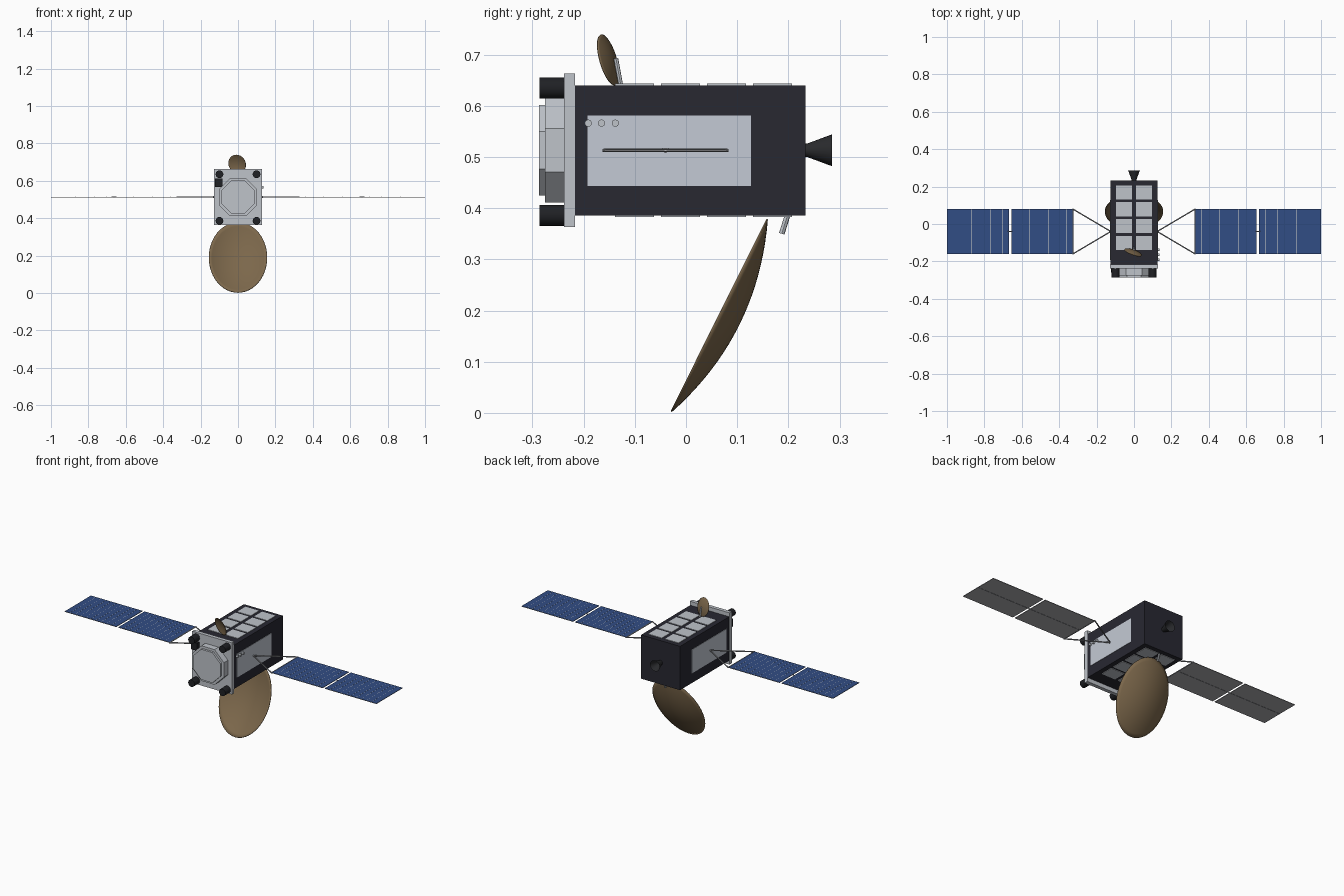
import bpy, bmesh, math
from mathutils import Matrix, Vector

cube = bpy.data.objects.get("Cube")
if cube:
    bpy.data.objects.remove(cube, do_unlink=True)


def material(name, rgb):
    m = bpy.data.materials.new(name)
    m.use_nodes = True
    m.diffuse_color = (*rgb, 1)
    m.node_tree.nodes["Principled BSDF"].inputs["Base Color"].default_value = (*rgb, 1)
    return m


DARK = material("dark body", (0.021, 0.021, 0.031))
SILVER = material("silver plate", (0.52, 0.55, 0.59))
RADIATOR = material("pale radiator", (0.55, 0.59, 0.66))
BLACK = material("thruster black", (0.014, 0.015, 0.018))
CHARCOAL = material("nozzle charcoal", (0.022, 0.023, 0.026))
STRUT = material("strut grey", (0.27, 0.28, 0.3))
BLUE = material("solar blue", (0.031, 0.075, 0.235))
BACKING = material("panel backing grey", (0.42, 0.42, 0.44))
CREAM = material("cell line cream", (0.85, 0.82, 0.72))
BRONZE = material("dish bronze", (0.2, 0.136, 0.07))

MID = 0.513   # height of the main axis
YAW = -0.04   # solar wing axis position along y
parts = []


def finish(name, bm, *mats):
    mesh = bpy.data.meshes.new(name)
    bm.to_mesh(mesh)
    bm.free()
    for m in mats:
        mesh.materials.append(m)
    ob = bpy.data.objects.new(name, mesh)
    bpy.context.collection.objects.link(ob)
    parts.append(ob)
    return ob


def add_box(bm, x, y, z):
    size = [b - a for a, b in (x, y, z)]
    mid = [(a + b) / 2 for a, b in (x, y, z)]
    bmesh.ops.create_cube(bm, size=1, matrix=Matrix.Translation(mid) @ Matrix.Diagonal((*size, 1)))


def box(name, x, y, z, mat):
    bm = bmesh.new()
    add_box(bm, x, y, z)
    return finish(name, bm, mat)


def rod(name, start, end, r1, mat, r2=None, sides=24, caps=True, spin=0):
    a, b = Vector(start), Vector(end)
    turn = (b - a).to_track_quat("Z", "Y").to_matrix().to_4x4()
    bm = bmesh.new()
    bmesh.ops.create_cone(bm, cap_ends=caps, segments=sides, radius1=r1,
                          radius2=r1 if r2 is None else r2, depth=(b - a).length,
                          matrix=Matrix.Translation((a + b) / 2) @ turn @ Matrix.Rotation(spin, 4, "Z"))
    return finish(name, bm, mat)


def dish(name, centre, across, up, rx, ry, depth, thickness):
    """Shallow parabolic bowl with its rim in the plane of across and up."""
    across, up = Vector(across).normalized(), Vector(up).normalized()
    axis = across.cross(up)
    bm = bmesh.new()
    rings, n = 10, 48
    loops = []
    for i in range(1, rings + 1):
        t = i / rings
        loops.append([bm.verts.new(Vector(centre) + across * rx * t * math.cos(a)
                                   + up * ry * t * math.sin(a) - axis * depth * (1 - t * t))
                      for a in (math.tau * k / n for k in range(n))])
    bottom = bm.verts.new(Vector(centre) - axis * depth)
    for k in range(n):
        j = (k + 1) % n
        bm.faces.new((bottom, loops[0][k], loops[0][j]))
        for p, q in zip(loops, loops[1:]):
            bm.faces.new((p[k], q[k], q[j], p[j]))
    ob = finish(name, bm, BRONZE)
    shell = ob.modifiers.new("thickness", "SOLIDIFY")
    shell.thickness = thickness
    return ob


# Main body and front plate
box("body", (-0.125, 0.125), (-0.217, 0.233), (0.386, 0.64), DARK)
box("front_plate", (-0.127, 0.127), (-0.238, -0.217), (0.363, 0.663), SILVER)

# Stacked octagonal docking collar
for name, half, y0, y1 in (("collar", 0.102, -0.275, -0.237), ("collar_cap", 0.088, -0.287, -0.275)):
    rod(name, (0, y1, MID), (0, y0, MID), half / math.cos(math.pi / 8), SILVER,
        sides=8, spin=math.pi / 8)

# Corner thrusters and a small sensor on the front plate
for sx in (-1, 1):
    for z in (0.386, 0.635):
        rod("corner_thruster", (sx * 0.099, -0.237, z), (sx * 0.099, -0.286, z), 0.0205, BLACK)
box("front_sensor", (-0.122, -0.082), (-0.258, -0.237), (0.568, 0.612), BLACK)

# Rear engine
rod("engine_nozzle", (0, 0.231, MID), (0, 0.285, MID), 0.011, CHARCOAL, r2=0.031, caps=False)
rod("engine_throat", (0, 0.231, MID), (0, 0.237, MID), 0.013, CHARCOAL)

# Tiles on the top and the underside
for name, z in (("top_tiles", (0.639, 0.643)), ("bottom_tiles", (0.383, 0.387))):
    bm = bmesh.new()
    for x in (-0.0535, 0.0535):
        for row in range(4):
            y = -0.101 + row * 0.09
            add_box(bm, (x - 0.0435, x + 0.0435), (y - 0.038, y + 0.038), z)
    finish(name, bm, SILVER)

# Side radiators, solar wings and their yokes
for sx, side in ((1, "left"), (-1, "right")):
    def span(a, b):
        return tuple(sorted((sx * a, sx * b)))

    box(side + "_radiator", span(0.124, 0.127), (-0.192, 0.127), (0.443, 0.581), RADIATOR)
    hub = (sx * 0.124, YAW, MID)
    rod(side + "_hub", hub, (sx * 0.134, YAW, MID), 0.005, STRUT, sides=12)
    for y in (-0.16, 0.08):
        rod(side + "_yoke_strut", hub, (sx * 0.327, y, MID), 0.0035, STRUT, sides=10)
    rod(side + "_yoke_bar", (sx * 0.327, -0.163, MID), (sx * 0.327, 0.083, MID), 0.003, STRUT, sides=10)
    rod(side + "_hinge", (sx * 0.65, YAW, MID), (sx * 0.675, YAW, MID), 0.002, STRUT, sides=10)

    for x0, x1 in ((0.327, 0.656), (0.669, 1.0)):
        bm = bmesh.new()
        add_box(bm, span(x0, x1), (-0.16, 0.08), (0.5115, 0.5145))
        bm.normal_update()
        for f in bm.faces:
            f.material_index = 1 if f.normal.z > 0.5 else 0
        finish(side + "_solar_panel", bm, BACKING, BLUE)
        box(side + "_panel_spar", span(x0, x1), (YAW - 0.002, YAW + 0.002), (0.5105, 0.512), STRUT)

        # Fine lines between the solar cells
        bm = bmesh.new()
        for i in range(1, 10):
            x = x0 + (x1 - x0) * i / 10
            add_box(bm, span(x - 0.0004, x + 0.0004), (-0.16, 0.08), (0.5142, 0.5148))
        finish(side + "_cell_lines", bm, CREAM)

# Three small ports on the left side
for y in (-0.191, -0.165, -0.138):
    rod("side_port", (0.124, y, 0.566), (0.136, y, 0.566), 0.007, SILVER, sides=16)

# Dishes and their mounts
dish("main_dish", (0, 0.0635, 0.191), (1, 0, 0), (0, 0.187, 0.375), 0.155, 0.2095, 0.042, 0.003)
rod("main_dish_mount", (0, 0.199, 0.388), (0, 0.187, 0.35), 0.0055, SILVER, sides=12)
lean = 0.27
dish("small_dish", (-0.005, -0.153, 0.689), (0.94, -0.34, 0),
     (-0.34 * math.sin(lean), -0.94 * math.sin(lean), math.cos(lean)), 0.049, 0.051, 0.01, 0.002)
rod("small_dish_mount", (0, -0.127, 0.638), (0, -0.137, 0.693), 0.0045, SILVER, sides=12)

# Smooth round parts while keeping edges sharp
bpy.ops.object.select_all(action="DESELECT")
for ob in parts:
    ob.select_set(True)
bpy.context.view_layer.objects.active = parts[0]
bpy.ops.object.shade_smooth_by_angle(angle=math.radians(30))
